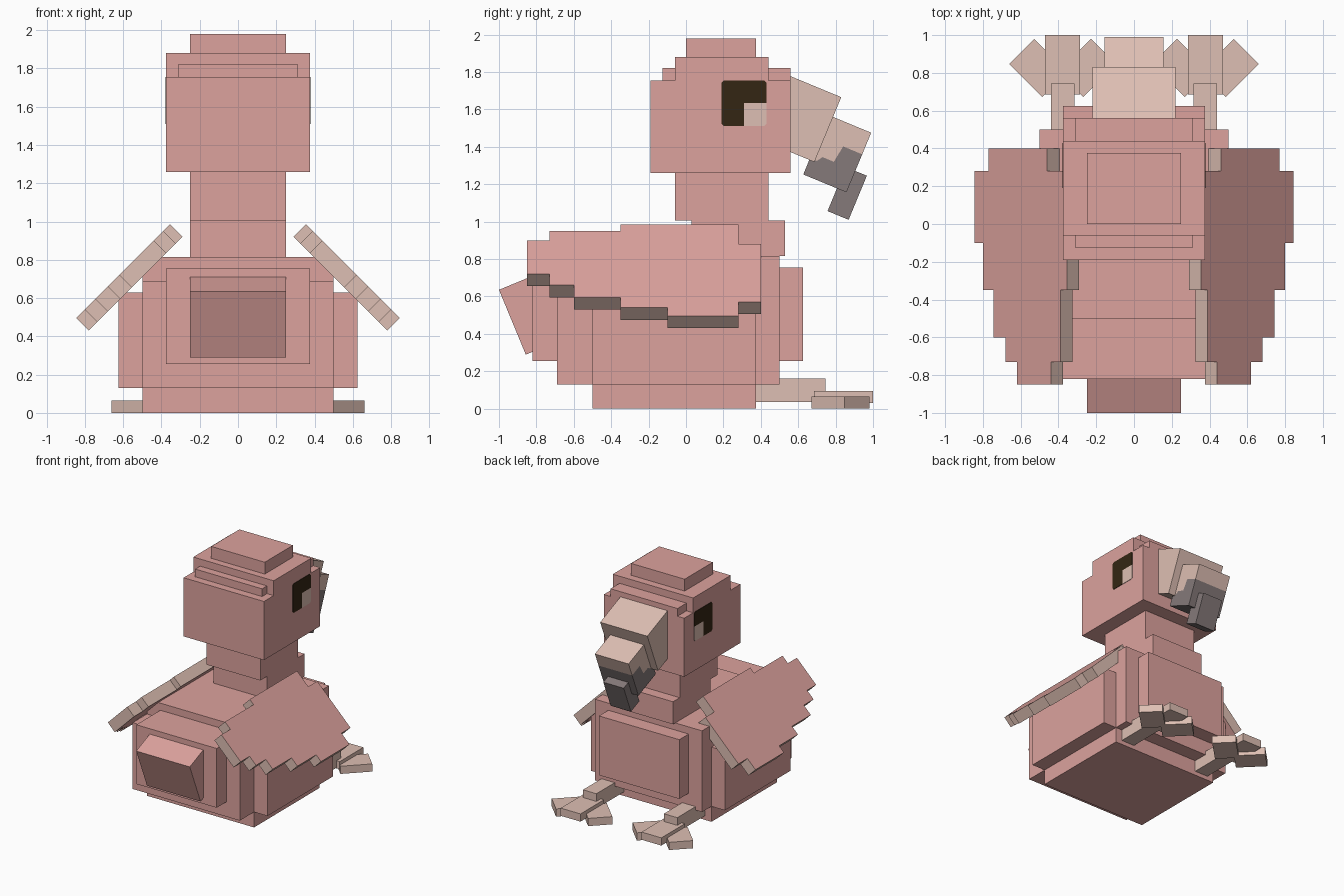
import bpy, math
from mathutils import Matrix, Vector

if "Cube" in bpy.data.objects:
    bpy.data.objects.remove(bpy.data.objects["Cube"])


def material(name, rgb):
    m = bpy.data.materials.new(name)
    lin = [(c / 255 / 12.92 if c < 11 else ((c / 255 + 0.055) / 1.055) ** 2.4) for c in rgb]
    m.diffuse_color = (*lin, 1)
    m.use_nodes = True
    m.node_tree.nodes["Principled BSDF"].inputs["Base Color"].default_value = m.diffuse_color
    return m


PINK = material("pink feathers", (220, 162, 157))
TAN = material("pale tan", (222, 191, 179))
GREY = material("dark grey", (133, 122, 122))
BLACK = material("eye brown black", (52, 38, 20))


def make(name, verts, faces, *mats):
    me = bpy.data.meshes.new(name)
    me.from_pydata([tuple(v) for v in verts], [], faces)
    for m in mats:
        me.materials.append(m)
    ob = bpy.data.objects.new(name, me)
    bpy.context.collection.objects.link(ob)
    return ob


def prism(name, outline, offset, *mats):
    """Extrude a closed 3D outline by an offset; the sides use the last material."""
    n = len(outline)
    a = [Vector(p) for p in outline]
    off = Vector(offset)
    normal = sum((a[i].cross(a[(i + 1) % n]) for i in range(n)), Vector())
    if normal.dot(off) < 0:
        a.reverse()
    faces = [tuple(reversed(range(n))), tuple(range(n, 2 * n))]
    faces += [(i, (i + 1) % n, n + (i + 1) % n, n + i) for i in range(n)]
    ob = make(name, a + [p + off for p in a], faces, *mats)
    for f in ob.data.polygons[2:]:
        f.material_index = len(mats) - 1
    return ob


def box(name, x, y, z, mat):
    """Axis aligned box from three ranges."""
    pts = [(x[0], y[0], z[0]), (x[1], y[0], z[0]), (x[1], y[1], z[0]), (x[0], y[1], z[0])]
    return prism(name, pts, (0, 0, z[1] - z[0]), mat)


def slab(name, half, outline, mat):
    """Side outline (y, z) extruded across the centre line."""
    return prism(name, [(-half, y, z) for y, z in outline], (2 * half, 0, 0), mat)


def tilted(corner, angle, pts):
    """Turn (back, down) offsets from a top front corner into (y, z)."""
    c, s = math.cos(angle), math.sin(angle)
    return [(corner[0] - u * c - v * s, corner[1] + u * s - v * c) for u, v in pts]


def rect(w, h):
    return [(0, 0), (w, 0), (w, h), (0, h)]


# Body, neck and head blocks: half width, y range, z range
for name, half, y, z in [
    ("belly", 0.5, (-0.5, 0.375), (0, 0.13)),
    ("body", 0.5, (-0.5, 0.5), (0.13, 0.815)),
    ("body_sides", 0.625, (-0.5, 0.375), (0.13, 0.63)),
    ("rump", 0.5, (-0.69, -0.5), (0.13, 0.69)),
    ("rump_panel", 0.375, (-0.82, -0.5), (0.255, 0.755)),
    ("chest_panel", 0.375, (0.5, 0.625), (0.255, 0.755)),
    ("lower_neck", 0.25, (0.03, 0.53), (0.815, 1.005)),
    ("neck", 0.25, (-0.06, 0.44), (1.005, 1.26)),
    ("head", 0.375, (-0.19, 0.56), (1.26, 1.755)),
    ("head_ridge", 0.3125, (-0.125, 0.56), (1.755, 1.82)),
    ("head_upper", 0.375, (-0.06, 0.44), (1.755, 1.88)),
    ("head_top", 0.25, (0, 0.375), (1.88, 1.98)),
]:
    box(name, (-half, half), y, z, PINK)

# Tail
TILT = math.radians(22.5)
c, s = math.cos(TILT), math.sin(TILT)
ty, tz = -1.0, 0.635
slab("tail", 0.25, [(ty, tz), (ty + 0.21 * c, tz + 0.21 * s),
                    (ty + 0.21 * c + 0.375 * s, tz + 0.21 * s - 0.375 * c),
                    (ty + 0.375 * s, tz - 0.375 * c)], PINK)

# Beak
slab("beak_base", 0.22, tilted((0.83, 1.665), TILT, rect(0.31, 0.375)), TAN)
slab("beak_bridge", 0.157, tilted((0.99, 1.475), TILT, [
    (0, 0), (0.25, 0), (0.25, 0.25), (0.21, 0.25), (0.19, 0.22), (0.125, 0.22),
    (0.11, 0.125), (0, 0.125)]), TAN)
slab("beak_lower", 0.157, tilted((0.99, 1.475), TILT, [
    (0, 0.125), (0.11, 0.125), (0.125, 0.22), (0.19, 0.22), (0.21, 0.25), (0.25, 0.25),
    (0.25, 0.345), (0, 0.345)]), GREY)
slab("beak_tip", 0.095, tilted((0.967, 1.245), TILT, rect(0.122, 0.255)), GREY)

# Wing outline (y, z) on the outer face
UPPER = [(-0.85, 0.90), (-0.73, 0.90), (-0.73, 0.95), (-0.35, 0.95), (-0.35, 0.985),
         (0.28, 0.985), (0.28, 0.88), (0.40, 0.88)]
LOWER = [(0.40, 0.57), (0.28, 0.57), (0.28, 0.495), (-0.10, 0.495), (-0.10, 0.54),
         (-0.35, 0.54), (-0.35, 0.595), (-0.60, 0.595), (-0.60, 0.66), (-0.73, 0.66),
         (-0.73, 0.72), (-0.85, 0.72)]

for side, k in (("right", 1), ("left", -1)):
    # Wing sloping out at 45 degrees, pink faces with tan edges
    prism(side + "_wing", [(k * (1.34 - z), y, z) for y, z in UPPER + LOWER],
          (-k * 0.065, 0, -0.065), PINK, TAN)

    # Eye plates with clipped corners and a light patch
    b = 0.012
    prism(side + "_eye", [(k * 0.375, y, z) for y, z in [
        (0.19, 1.51 + b), (0.19 + b, 1.51), (0.31, 1.51), (0.31, 1.635), (0.43, 1.635),
        (0.43, 1.755 - b), (0.43 - b, 1.755), (0.19 + b, 1.755), (0.19, 1.755 - b)]],
        (k * 0.004, 0, 0), BLACK)
    prism(side + "_eye_patch", [(k * 0.375, y, z) for y, z in [
        (0.31, 1.51), (0.43 - b, 1.51), (0.43, 1.51 + b), (0.43, 1.635), (0.31, 1.635)]],
        (k * 0.004, 0, 0), TAN)

    # Leg, middle toe and two splayed toes
    xs = sorted((k * 0.315, k * 0.44))
    box(side + "_leg", xs, (0.37, 0.745), (0.035, 0.16), TAN)
    xs = sorted((k * 0.285, k * 0.47))
    box(side + "_middle_toe", xs, (0.685, 1.0), (0.03, 0.095), TAN)
    for label, d in (("outer", 1), ("inner", -1)):
        toe = [(0.15, 0.98), (0.283, 0.847), (0.108, 0.672), (-0.025, 0.805)]
        prism(side + "_" + label + "_toe",
              [(k * (0.3775 + d * u), y, 0) for u, y in toe], (0, 0, 0.065), TAN)
